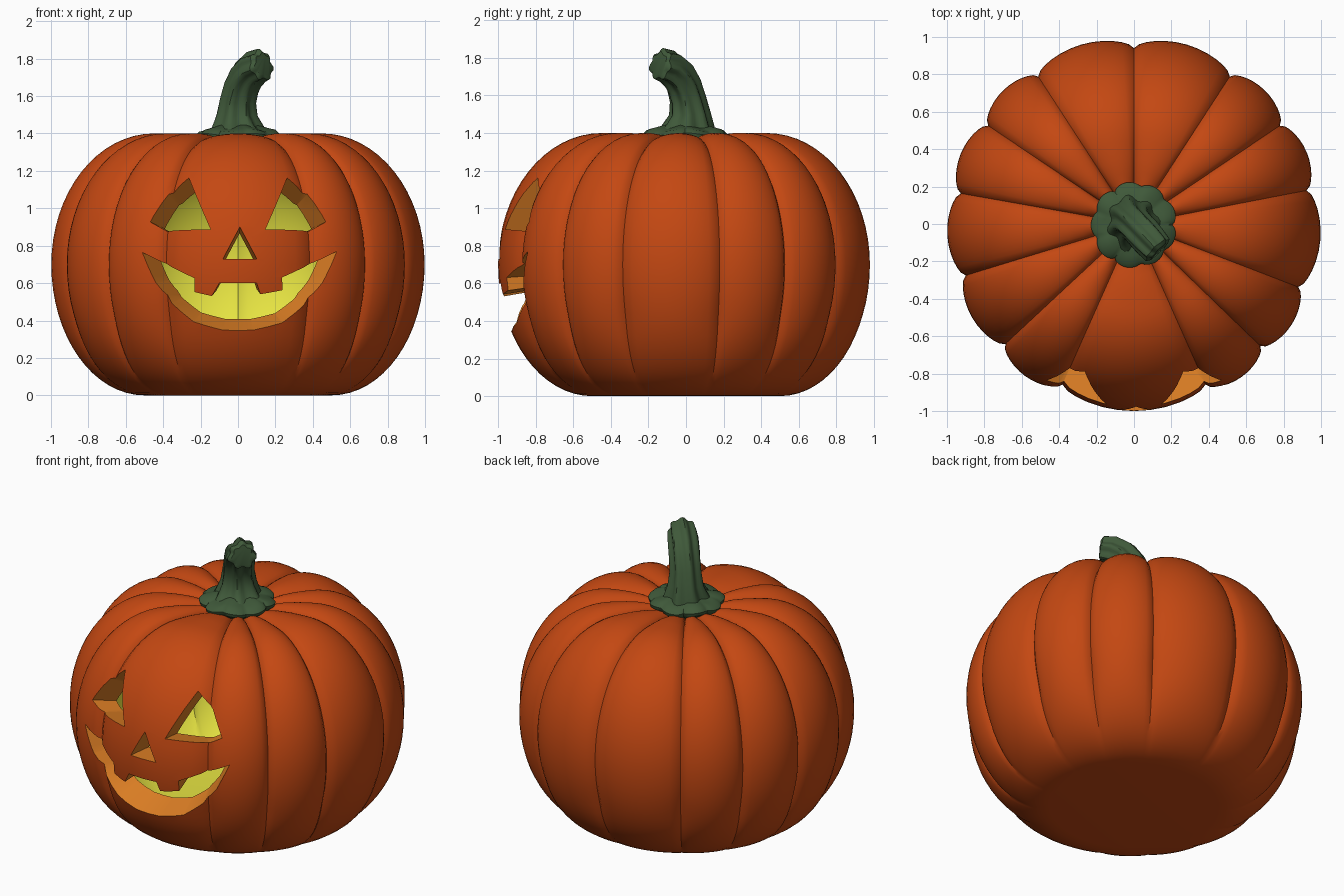
import bpy, bmesh, math
from mathutils import Vector

if "Cube" in bpy.data.objects:
    bpy.data.objects.remove(bpy.data.objects["Cube"])

CENTRE = Vector((0, 0, 0.7))


def material(name, rgb):
    m = bpy.data.materials.new(name)
    m.use_nodes = True
    m.diffuse_color = (*rgb, 1)
    m.node_tree.nodes["Principled BSDF"].inputs["Base Color"].default_value = (*rgb, 1)
    return m


skin = material("pumpkin_orange", (0.55, 0.064, 0.006))
glow = material("inner_yellow", (0.8, 0.78, 0.055))
flesh = material("cut_flesh_orange", (0.72, 0.21, 0.018))
green = material("stem_green", (0.05, 0.1, 0.042))


def loft(bm, rings, mat=0, inward=False):
    """Closed skin over rings that run counter-clockwise, bottom to top."""
    rows = [[bm.verts.new(p) for p in ring] for ring in rings]
    n = len(rows[0])
    loops = [rows[0][::-1], rows[-1]]
    for low, high in zip(rows, rows[1:]):
        for j in range(n):
            k = (j + 1) % n
            loops.append([low[j], low[k], high[k], high[j]])
    for loop in loops:
        bm.faces.new(loop[::-1] if inward else loop).material_index = mat


def finish(bm, name, mats):
    mesh = bpy.data.meshes.new(name)
    bm.to_mesh(mesh)
    bm.free()
    for m in mats:
        mesh.materials.append(m)
    ob = bpy.data.objects.new(name, mesh)
    bpy.context.collection.objects.link(ob)
    return ob


def activate(ob):
    bpy.ops.object.select_all(action="DESELECT")
    ob.select_set(True)
    bpy.context.view_layer.objects.active = ob


def smooth(ob, degrees):
    activate(ob)
    bpy.ops.object.shade_smooth_by_angle(angle=math.radians(degrees))


# Uneven ribs: groove directions in degrees, anticlockwise from +x
GROOVES = [11, 34, 57, 90, 123, 146, 170, 197, 223, 246, 294, 316, 339]
STEPS = 12
angles = []
for a, b in zip(GROOVES, GROOVES[1:] + [GROOVES[0] + 360]):
    for i in range(STEPS):
        u = i / STEPS
        u = 0.5 * u + 0.25 * (1 - math.cos(math.pi * u))
        bulge = math.sin(math.pi * u) ** 0.55
        angles.append((math.radians(a + (b - a) * u), bulge))

# Body outline, bottom to top
outline = []
for i in range(33):
    t = -math.pi / 2 + math.pi * i / 32
    core = 0.5 if t < 0 else 0.45
    outline.append((core + (1 - core) * math.cos(t), 0.7 + 0.7 * math.sin(t)))
outline += [(0.36, 1.4), (0.28, 1.393), (0.2, 1.375), (0.05, 1.35)]


def body_rings(size, depth):
    rings = []
    for r, z in outline:
        d = depth * min(1, z / 0.4)
        ring = []
        for a, bulge in angles:
            p = Vector((r * math.cos(a), r * math.sin(a), z)) - CENTRE
            ring.append(CENTRE + p * size * (1 - d * (1 - bulge)))
        rings.append(ring)
    return rings


# Hollow body: ribbed skin with a smaller glowing cavity
bm = bmesh.new()
loft(bm, body_rings(1, 0.06))
loft(bm, body_rings(0.83, 0.03), mat=1, inward=True)
body = finish(bm, "pumpkin_body", [skin, glow, flesh])

# Face openings, drawn as front outlines in x and z
eye = [(0.475, 0.93), (0.385, 1.09), (0.27, 1.175), (0.147, 0.887), (0.4, 0.887)]
nose = [(0.01, 0.9), (-0.08, 0.73), (0.1, 0.73)]
mouth = [(-0.515, 0.765), (-0.45, 0.6), (-0.37, 0.485), (-0.24, 0.39), (-0.08, 0.35),
         (0.08, 0.35), (0.24, 0.385), (0.37, 0.475), (0.46, 0.6), (0.53, 0.77),
         (0.38, 0.69), (0.24, 0.63), (0.24, 0.56), (0.12, 0.54), (0.1, 0.6),
         (-0.1, 0.6), (-0.14, 0.53), (-0.235, 0.55), (-0.235, 0.625), (-0.38, 0.69)]


def on_skin(x, z):
    t = (z - CENTRE.z) / 0.7
    r = 0.45 + 0.55 * math.sqrt(1 - t * t)
    return Vector((x, -math.sqrt(r * r - x * x), z))


# Cutters narrow towards the middle of the body
bm = bmesh.new()
for shape in (eye, [(-x, z) for x, z in eye], nose, mouth):
    points = [on_skin(x, z) - CENTRE for x, z in shape]
    loft(bm, [[CENTRE + p * s for p in points] for s in (0.6, 1.2)], mat=2)
bmesh.ops.triangulate(bm, faces=[f for f in bm.faces if len(f.verts) > 4])
bmesh.ops.recalc_face_normals(bm, faces=bm.faces)
cutter = finish(bm, "face_cutter", [skin, glow, flesh])
cutter.hide_render = True

cut = body.modifiers.new("carved_face", "BOOLEAN")
cut.operation = "DIFFERENCE"
cut.solver = "EXACT"
cut.object = cutter
activate(body)
bpy.ops.object.modifier_apply(modifier=cut.name)
bpy.data.objects.remove(cutter)
smooth(body, 30)

# Stem: twisted, ridged tube bending to the front left (x, y, z, radius)
path = [(0, 0, 1.36, 0.17), (-0.01, 0.015, 1.42, 0.135), (-0.01, 0.02, 1.5, 0.102),
        (-0.003, 0.008, 1.58, 0.09), (0.015, -0.012, 1.65, 0.088),
        (0.045, -0.045, 1.71, 0.088), (0.085, -0.09, 1.75, 0.086),
        (0.125, -0.135, 1.765, 0.08), (0.135, -0.145, 1.767, 0.06)]
SIDES = 48
rings = []
for i, (x, y, z, r) in enumerate(path):
    before = Vector(path[max(i - 1, 0)][:3])
    after = Vector(path[min(i + 1, len(path) - 1)][:3])
    turn = Vector((0, 0, 1)).rotation_difference(after - before)
    ring = []
    for j in range(SIDES):
        a = 2 * math.pi * j / SIDES
        ridge = r * (1 + 0.1 * math.cos(7 * a + 0.35 * i) + 0.04 * math.cos(3 * a))
        ring.append(Vector((x, y, z)) + turn @ Vector((ridge * math.cos(a), ridge * math.sin(a), 0)))
    rings.append(ring)
bm = bmesh.new()
loft(bm, rings)
smooth(finish(bm, "stem", [green]), 35)

# Lobed collar where the stem meets the body
rings = []
for r, z in [(0.18, 1.35), (0.21, 1.375), (0.215, 1.395), (0.195, 1.415), (0.155, 1.425), (0.1, 1.44)]:
    ring = []
    for j in range(SIDES * 2):
        a = math.pi * j / SIDES
        lobe = r * (0.95 + 0.12 * abs(math.sin(4.5 * a)) ** 0.6)
        ring.append((lobe * math.cos(a), lobe * math.sin(a) - 0.005, z + 0.006 * math.cos(5 * a)))
    rings.append(ring)
bm = bmesh.new()
loft(bm, rings)
smooth(finish(bm, "stem_collar", [green]), 35)
